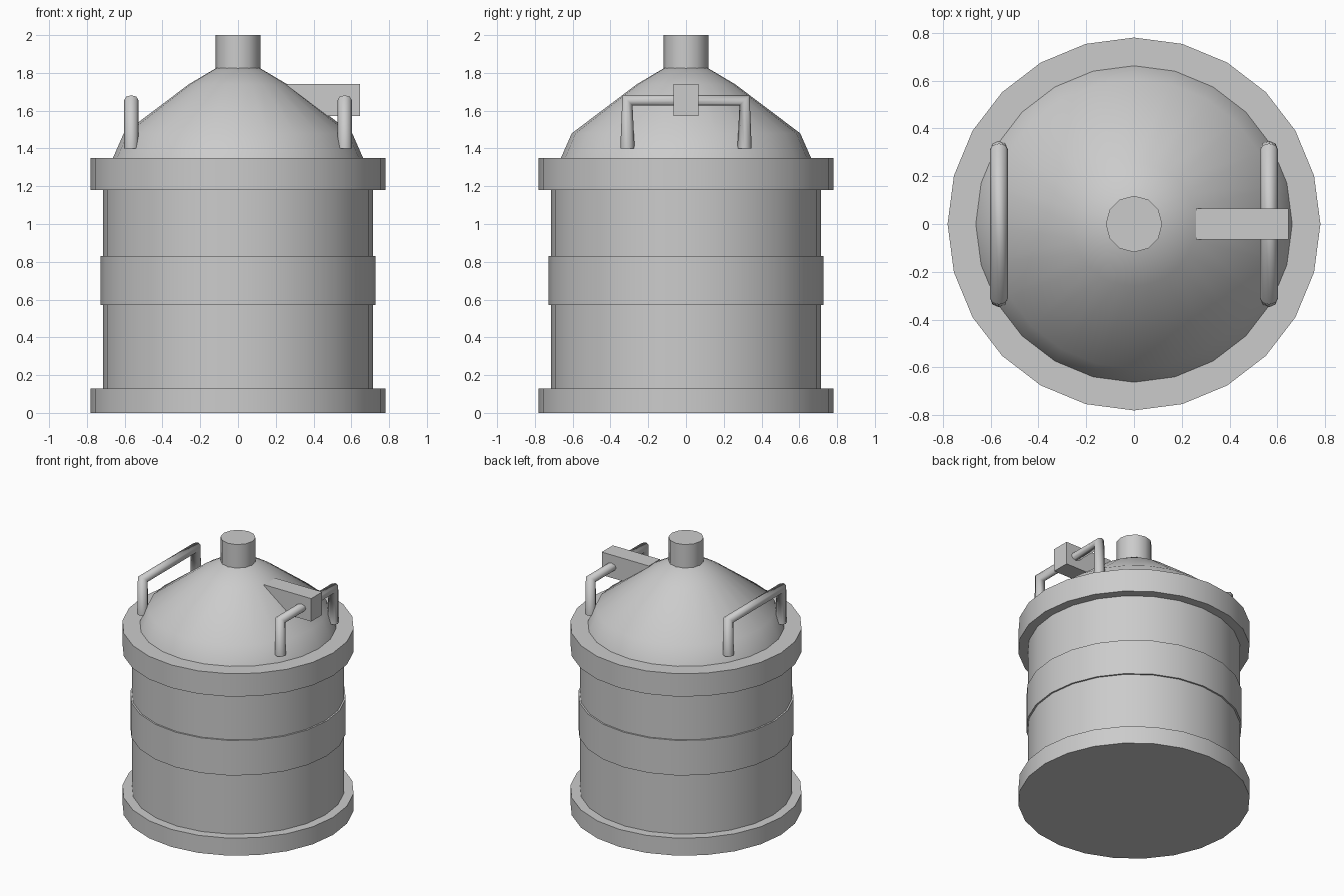
import bpy, bmesh, math

if "Cube" in bpy.data.objects:
    bpy.data.objects.remove(bpy.data.objects["Cube"])

SIDES = 24


def lathe(name, profile, sides=SIDES):
    """Revolve (radius, z) points into a closed, capped solid."""
    bm = bmesh.new()
    rings = []
    for r, z in profile:
        rings.append([bm.verts.new((r * math.cos(2 * math.pi * i / sides),
                                    r * math.sin(2 * math.pi * i / sides), z))
                      for i in range(sides)])
    for a, b in zip(rings, rings[1:]):
        for i in range(sides):
            j = (i + 1) % sides
            bm.faces.new((a[i], a[j], b[j], b[i]))
    bm.faces.new(rings[0][::-1])
    bm.faces.new(rings[-1])
    mesh = bpy.data.meshes.new(name)
    bm.to_mesh(mesh)
    bm.free()
    obj = bpy.data.objects.new(name, mesh)
    bpy.context.collection.objects.link(obj)
    smooth(obj)
    return obj


def smooth(obj):
    bpy.ops.object.select_all(action='DESELECT')
    obj.select_set(True)
    bpy.context.view_layer.objects.active = obj
    bpy.ops.object.shade_smooth_by_angle(angle=math.radians(35))


def handle(name, x):
    """Bent-bar handle: a bevelled polyline, pinched at its mitred corners."""
    curve = bpy.data.curves.new(name, 'CURVE')
    curve.dimensions = '3D'
    curve.twist_mode = 'Z_UP'
    curve.bevel_depth = 0.038
    curve.bevel_resolution = 2
    curve.use_fill_caps = True
    path = [(-0.31, 1.40), (-0.31, 1.655), (0.31, 1.655), (0.31, 1.40)]
    spline = curve.splines.new('POLY')
    spline.points.add(len(path) - 1)
    for p, (y, z) in zip(spline.points, path):
        p.co = (x, y, z, 1)
    obj = bpy.data.objects.new(name, curve)
    bpy.context.collection.objects.link(obj)


# Drum body with its rims and middle band
lathe("base_rim", [(0.78, 0), (0.78, 0.13)])
lathe("drum_body", [(0.715, 0.08), (0.715, 1.22)])
lathe("middle_band", [(0.727, 0.57), (0.727, 0.83)])
lathe("top_rim", [(0.78, 1.18), (0.78, 1.35)])

# Domed lid and neck
lathe("lid_dome", [(0.662, 1.35), (0.605, 1.48), (0.26, 1.74), (0.115, 1.826)])
lathe("neck", [(0.118, 1.80), (0.118, 2.0)], 12)

# Pair of handles
for side, x in (("left", -0.565), ("right", 0.565)):
    handle(side + "_handle", x)

# Latch block on the right shoulder
bpy.ops.mesh.primitive_cube_add(size=1, location=(0.453, 0, 1.657))
latch = bpy.context.object
latch.name = "latch_block"
latch.scale = (0.386, 0.13, 0.17)
